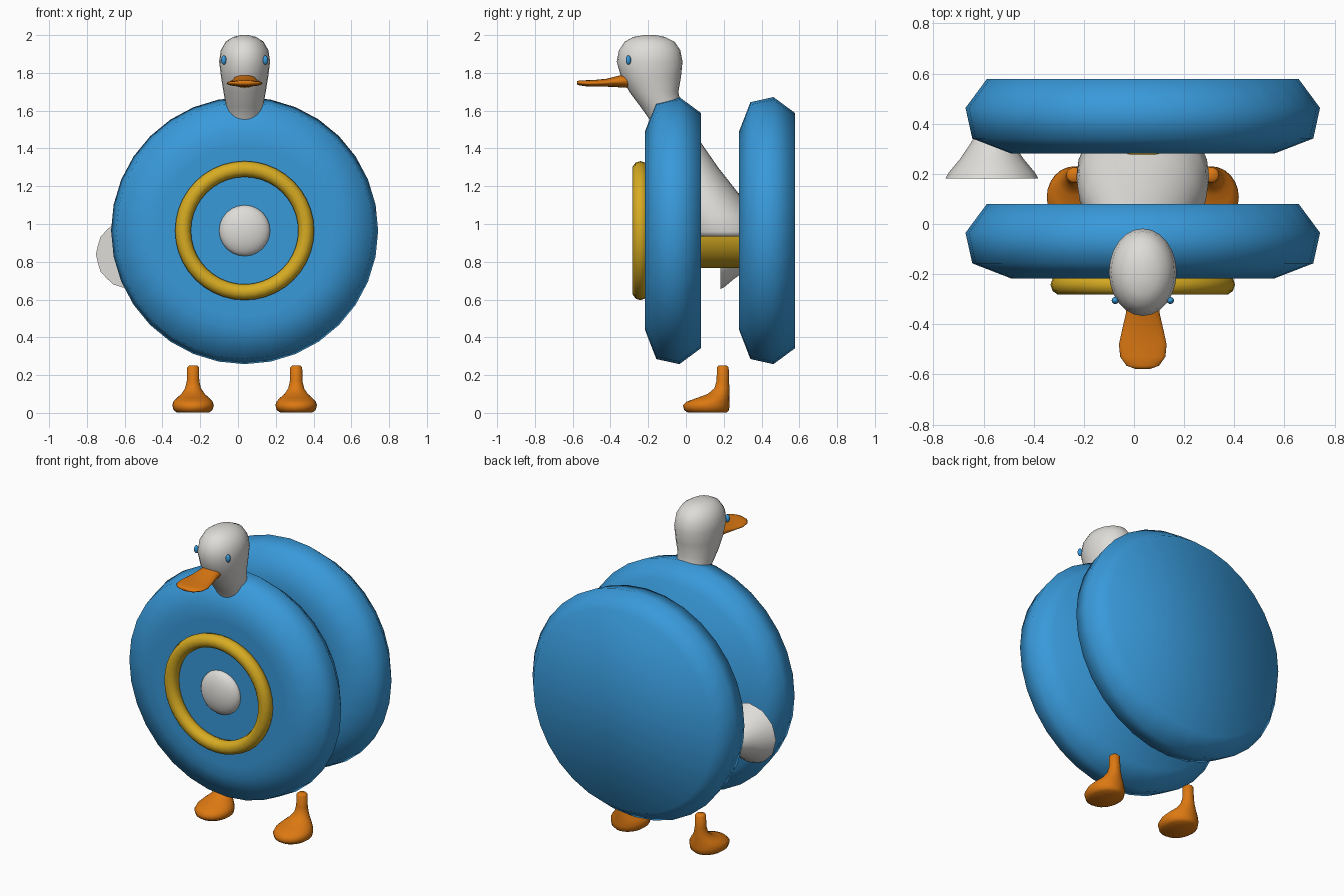
import bpy, bmesh, math
from mathutils import Vector

cube = bpy.data.objects.get("Cube")
if cube:
    bpy.data.objects.remove(cube, do_unlink=True)

CX, CZ = 0.035, 0.965  # shared centre line of the discs and the bird


def material(name, rgb):
    m = bpy.data.materials.new(name)
    m.use_nodes = True
    m.diffuse_color = (*rgb, 1)
    m.node_tree.nodes["Principled BSDF"].inputs["Base Color"].default_value = (*rgb, 1)
    return m


blue = material("blue", (0.04, 0.32, 0.70))
white = material("off white", (0.73, 0.72, 0.69))
orange = material("orange", (0.72, 0.19, 0.006))
yellow = material("yellow", (0.68, 0.41, 0.016))


def finish(obj, name, mat, angle=None):
    obj.name = obj.data.name = name
    obj.data.materials.append(mat)
    bpy.ops.object.select_all(action="DESELECT")
    obj.select_set(True)
    bpy.context.view_layer.objects.active = obj
    if angle:
        bpy.ops.object.shade_smooth_by_angle(angle=math.radians(angle))
    else:
        bpy.ops.object.shade_smooth()
    return obj


def loft(name, mat, axis, rings, sides=24, angle=None, ripple=0):
    """Skin ellipses given as (along, centre_u, centre_v, radius_u, radius_v)."""
    bm = bmesh.new()
    loops = []
    for t, cu, cv, ru, rv in rings:
        loop = []
        for i in range(sides):
            a = math.tau * i / sides
            k = 1 + ripple * math.cos(a * sides / 2)
            u, v = cu + ru * k * math.cos(a), cv + rv * k * math.sin(a)
            loop.append(bm.verts.new((u, v, t) if axis == "z" else (u, t, v)))
        loops.append(loop)
    for a, b in zip(loops, loops[1:]):
        for i in range(sides):
            j = (i + 1) % sides
            bm.faces.new((a[i], a[j], b[j], b[i]))
    bm.faces.new(loops[0])
    bm.faces.new(loops[-1])
    bmesh.ops.recalc_face_normals(bm, faces=bm.faces)
    me = bpy.data.meshes.new(name)
    bm.to_mesh(me)
    bm.free()
    obj = bpy.data.objects.new(name, me)
    bpy.context.collection.objects.link(obj)
    return finish(obj, name, mat, angle)


def ball(name, mat, loc, size):
    bpy.ops.mesh.primitive_uv_sphere_add(segments=24, ring_count=12, radius=1, location=loc)
    obj = bpy.context.object
    obj.scale = size
    return finish(obj, name, mat)


# Two large wheel-like discs
profile = [(-0.217, 0.45), (-0.217, 0.525), (-0.157, 0.68), (-0.035, 0.707), (0.08, 0.622)]
for name, shift in (("front_disc", 0), ("back_disc", 0.498)):
    loft(name, blue, "y", [(y + shift, CX, CZ, r, r) for y, r in profile], sides=32)

# Axle joining the discs
loft("axle", yellow, "y", [(y, CX, CZ, 0.198, 0.198) for y in (0, 0.36)], angle=40)

# Ring and hub on the front disc
bpy.ops.mesh.primitive_torus_add(major_radius=0.326, minor_radius=0.042, major_segments=40,
                                 minor_segments=10, location=(CX, -0.242, CZ),
                                 rotation=(math.pi / 2, 0, 0))
finish(bpy.context.object, "front_ring", yellow)
ball("hub_cap", white, (CX, -0.217, CZ), (0.135, 0.06, 0.135))

# Head, neck and body: height, front y, back y, half width
outline = [(0.935, -0.05, 0.44, 0.255), (0.96, -0.07, 0.45, 0.265), (1.05, -0.08, 0.38, 0.26),
           (1.16, -0.10, 0.28, 0.23), (1.30, -0.12, 0.17, 0.18), (1.43, -0.15, 0.08, 0.13),
           (1.55, -0.19, 0.01, 0.09), (1.62, -0.24, -0.025, 0.098), (1.70, -0.30, -0.04, 0.112),
           (1.78, -0.345, -0.026, 0.125), (1.86, -0.367, -0.018, 0.135),
           (1.92, -0.355, -0.03, 0.126), (1.965, -0.325, -0.06, 0.10),
           (1.99, -0.28, -0.11, 0.062), (2.0, -0.22, -0.16, 0.02)]
loft("bird_body", white, "z",
     [(z, CX, (f + b) / 2, w, (b - f) / 2) for z, f, b, w in outline])

# Bill: y, centre height, half width, half thickness
bill = [(-0.578, 1.747, 0.03, 0.008), (-0.565, 1.747, 0.065, 0.013), (-0.53, 1.745, 0.09, 0.016),
        (-0.48, 1.745, 0.095, 0.018), (-0.42, 1.748, 0.082, 0.021), (-0.36, 1.754, 0.068, 0.03),
        (-0.31, 1.758, 0.062, 0.037), (-0.27, 1.758, 0.05, 0.03)]
loft("bill", orange, "y", [(y, CX, z, w, h) for y, z, w, h in bill])

# Eyes, legs and feet on both sides; foot rows: height, toe y, heel y, half width
foot = [(0.002, 0.01, 0.215, 0.085), (0.015, -0.01, 0.228, 0.103), (0.04, -0.016, 0.23, 0.11),
        (0.06, 0.005, 0.23, 0.104), (0.08, 0.06, 0.23, 0.085), (0.10, 0.115, 0.23, 0.062),
        (0.13, 0.15, 0.23, 0.042), (0.17, 0.162, 0.228, 0.033), (0.24, 0.164, 0.226, 0.032),
        (0.25, 0.172, 0.218, 0.022)]
for side, s in (("left", 1), ("right", -1)):
    ball(side + "_eye", blue, (CX + s * 0.11, -0.305, 1.868), (0.014, 0.014, 0.024))
    loft(side + "_foot", orange, "z",
         [(z, CX + s * 0.273, (t + h) / 2, w, (h - t) / 2) for z, t, h, w in foot])

# Flared tail tuft on the right side, narrowing into the back disc
tail = [(0.182, 0.183), (0.205, 0.17), (0.26, 0.125), (0.32, 0.085), (0.40, 0.04)]
loft("tail_tuft", white, "y", [(y, -0.567, 0.84, r, r) for y, r in tail],
     sides=24, angle=50, ripple=0.012)
